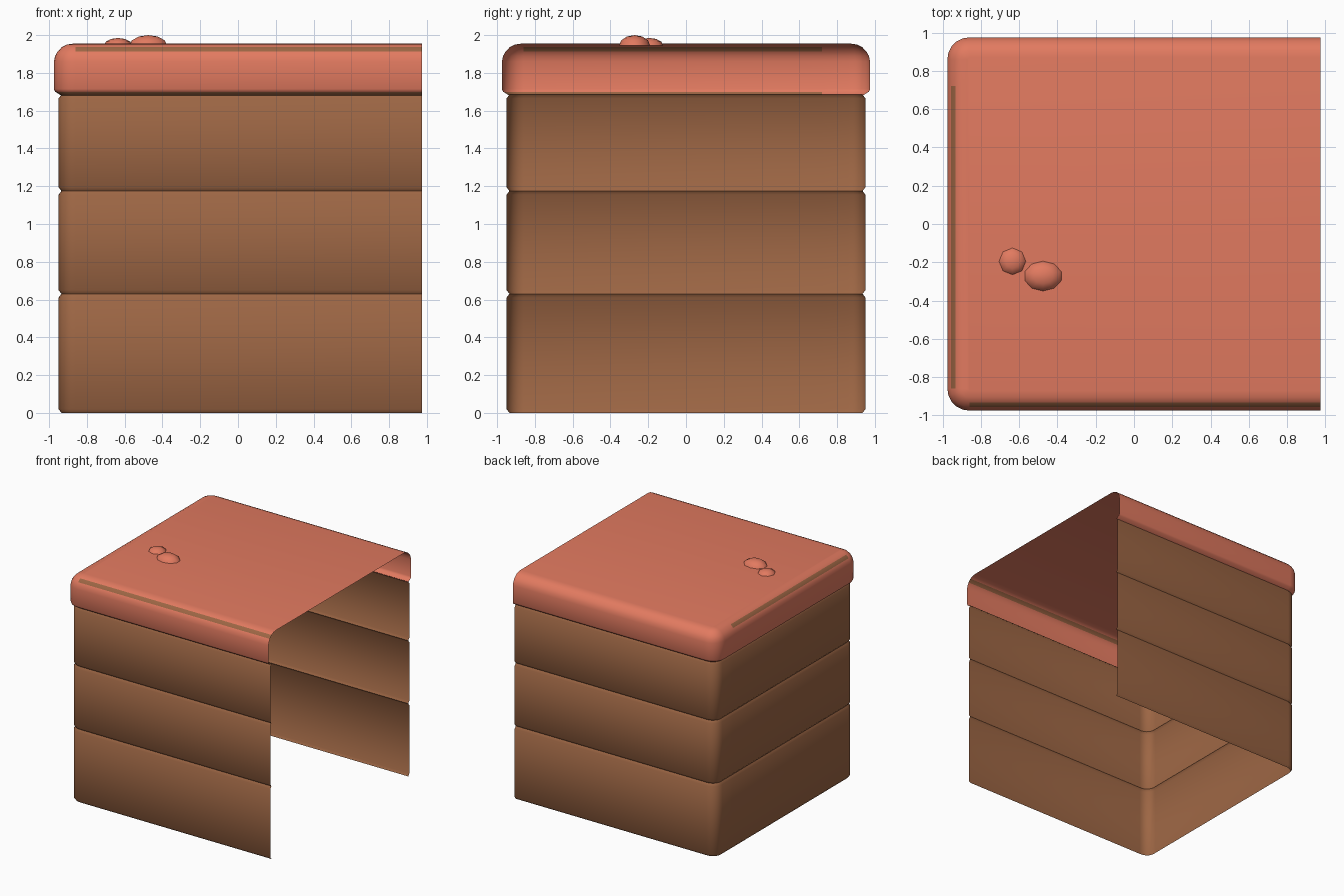
import bpy, bmesh, math
from mathutils import Matrix

cube = bpy.data.objects.get("Cube")
if cube:
    bpy.data.objects.remove(cube)


def material(name, rgb):
    m = bpy.data.materials.new(name)
    m.use_nodes = True
    m.diffuse_color = (*rgb, 1)
    m.node_tree.nodes["Principled BSDF"].inputs["Base Color"].default_value = (*rgb, 1)
    return m


coral = material("coral", (0.76, 0.195, 0.117))
brown = material("earth brown", (0.337, 0.133, 0.058))

END = 0.975      # open side
CORNER = 0.86    # centre of the rounded corners
STEPS = 5        # segments per corner
STOP = 0.72      # where the side trim ends


def ring(out, z):
    """Open U-shaped outline, running from the open end round the closed side."""
    r = out - CORNER
    arc = [math.pi / 2 * i / STEPS for i in range(STEPS + 1)]
    half = [(-CORNER - r * math.sin(a), -CORNER - r * math.cos(a)) for a in arc]
    back = [(x, -y) for x, y in reversed(half)]
    pts = [(END, -out)] + half + [(-out, STOP)] + back + [(END, out)]
    return [(x, y, z) for x, y in pts]


def finish(name, bm, mats, angle=50):
    mesh = bpy.data.meshes.new(name)
    bm.to_mesh(mesh)
    bm.free()
    ob = bpy.data.objects.new(name, mesh)
    bpy.context.collection.objects.link(ob)
    for m in mats:
        mesh.materials.append(m)
    bpy.ops.object.select_all(action='DESELECT')
    ob.select_set(True)
    bpy.context.view_layer.objects.active = ob
    bpy.ops.object.shade_smooth_by_angle(angle=math.radians(angle))
    return ob


def shell(name, profile, mats, cap=False, trim_rows=()):
    """Loft the outline through a profile of (half width, height)."""
    bm = bmesh.new()
    rows = [[bm.verts.new(p) for p in ring(*station)] for station in profile]
    for k, (low, high) in enumerate(zip(rows, rows[1:])):
        for i in range(len(low) - 1):
            f = bm.faces.new((low[i + 1], low[i], high[i], high[i + 1]))
            f.normal_update()
            c = f.calc_center_median()
            # trim runs along the front and most of the closed side
            if k in trim_rows and c.y < STOP:
                in_corner = c.x < -CORNER and c.y < -CORNER
                f.material_index = 0 if in_corner and k > 0 else 1
    if cap:
        bm.faces.new(list(reversed(rows[-1])))
    return finish(name, bm, mats)


# stacked wall tiers with grooves between them
levels = [0, 0.63, 1.175, 1.685]
for name, low, high in zip(("lower_tier", "middle_tier", "upper_tier"), levels, levels[1:]):
    shell(name, [(0.935, low), (0.95, low + 0.02), (0.95, high - 0.02), (0.935, high)], [brown])

# rounded top slab with brown trim
slab = [(0.935, 1.68), (0.968, 1.70), (0.975, 1.715), (0.975, 1.86), (0.968, 1.89),
        (0.956, 1.912), (0.932, 1.937), (0.905, 1.95), (0.87, 1.955)]
for_top = shell("top_slab", slab, [coral, brown], cap=True, trim_rows=(0, 5))


# low domes on the top
def dome(name, x, y, rx, ry, rz, sides):
    bm = bmesh.new()
    bmesh.ops.create_uvsphere(bm, u_segments=sides, v_segments=6, radius=1)
    bmesh.ops.delete(bm, geom=[v for v in bm.verts if v.co.z < -0.1], context='VERTS')
    place = Matrix.Translation((x, y, 1.945)) @ Matrix.Diagonal((rx, ry, rz, 1))
    bmesh.ops.transform(bm, matrix=place, verts=bm.verts)
    finish(name, bm, [coral], 60)


dome("small_pebble", -0.635, -0.195, 0.075, 0.075, 0.04, 8)
dome("large_pebble", -0.475, -0.272, 0.105, 0.082, 0.055, 10)
